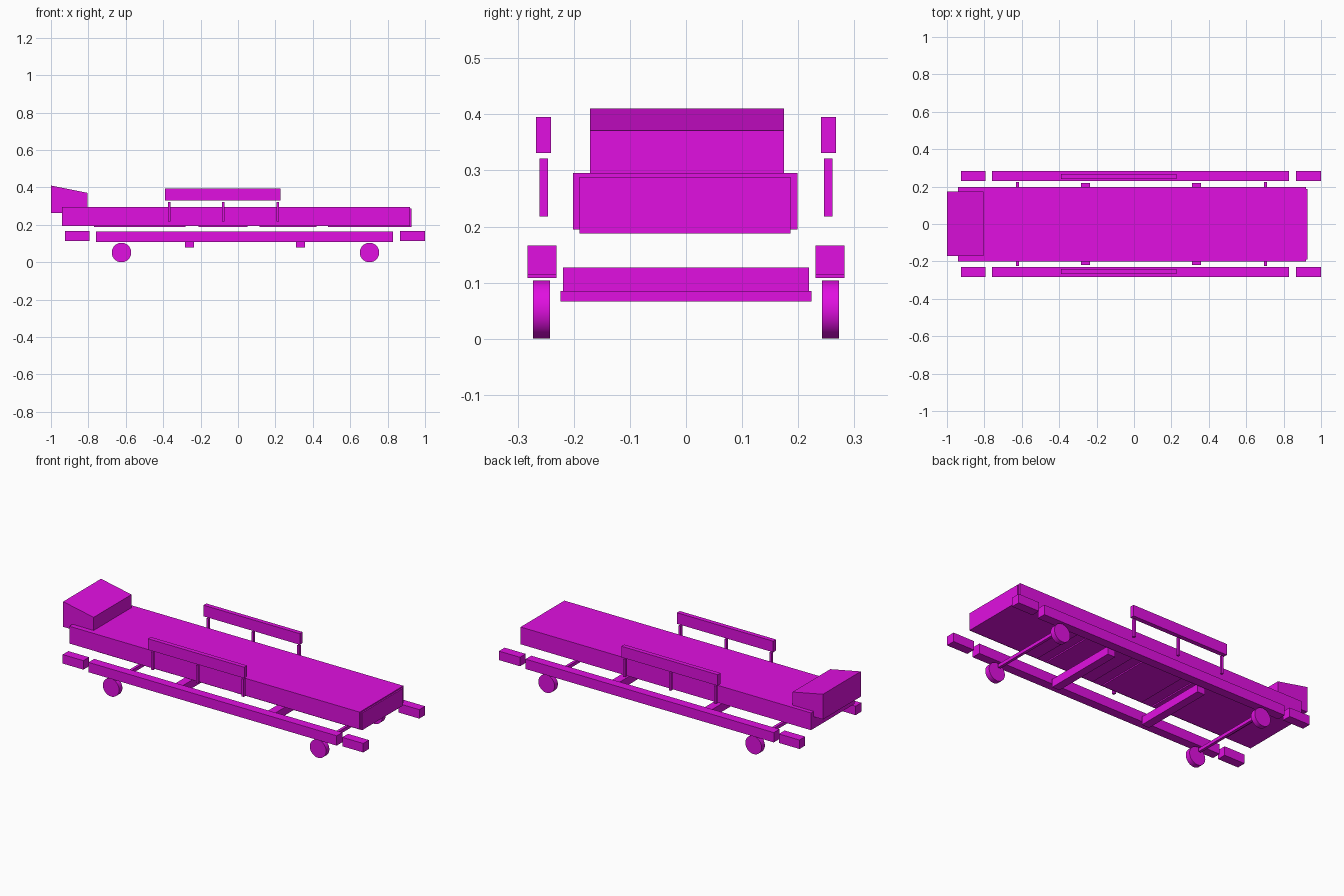
import bpy
import bmesh
from math import radians
from mathutils import Matrix

cube = bpy.data.objects.get("Cube")
if cube:
    bpy.data.objects.remove(cube, do_unlink=True)

# Single flat colour for the whole model
COLOUR = (0.75, 0.005, 0.75, 1.0)
magenta = bpy.data.materials.new("magenta")
magenta.use_nodes = True
magenta.diffuse_color = COLOUR
magenta.node_tree.nodes["Principled BSDF"].inputs["Base Color"].default_value = COLOUR


def finish(name, bm):
    mesh = bpy.data.meshes.new(name)
    bm.to_mesh(mesh)
    bm.free()
    mesh.materials.append(magenta)
    obj = bpy.data.objects.new(name, mesh)
    bpy.context.collection.objects.link(obj)
    return obj


def box(name, x, y, z, slope=0.0):
    """Box from (min, max) ranges; slope lowers the top edge at +x."""
    bm = bmesh.new()
    bmesh.ops.create_cube(bm, size=1)
    for v in bm.verts:
        lowered = slope if v.co.x > 0 and v.co.z > 0 else 0
        v.co = [r[c > 0] for r, c in zip((x, y, z), v.co)]
        v.co.z -= lowered
    return finish(name, bm)


def wheel(name, x, y, radius, width):
    bm = bmesh.new()
    bmesh.ops.create_cone(bm, cap_ends=True, segments=40, radius1=radius,
                          radius2=radius, depth=width,
                          matrix=Matrix.Translation((x, y, radius)) @ Matrix.Rotation(radians(90), 4, "X"))
    obj = finish(name, bm)
    bpy.ops.object.select_all(action="DESELECT")
    obj.select_set(True)
    bpy.context.view_layer.objects.active = obj
    bpy.ops.object.shade_smooth_by_angle(angle=radians(40))


def around(c, half):
    return (c - half, c + half)


# Mattress, pillow and the platform panels underneath
box("mattress", (-0.94, 0.92), (-0.201, 0.199), (0.195, 0.295))
box("pillow", (-1.0, -0.805), (-0.171, 0.175), (0.264, 0.41), slope=0.039)
panels = [(-0.77, -0.28), (-0.21, 0.05), (0.115, 0.42), (0.48, 0.928)]
for i, span in enumerate(panels):
    box(f"platform_panel_{i + 1}", span, (-0.19, 0.186), (0.188, 0.288))

# Parts repeated on both long sides
for side, s in (("right", -1), ("left", 1)):
    rail_y = around(s * 0.2565, 0.026)
    box(f"{side}_frame_rail", (-0.76, 0.83), rail_y, (0.108, 0.165))
    box(f"{side}_head_bumper", (-0.925, -0.793), rail_y, (0.114, 0.166))
    box(f"{side}_foot_bumper", (0.866, 1.0), rail_y, (0.114, 0.166))

    box(f"{side}_guard_rail", (-0.39, 0.227), around(s * 0.254, 0.013), (0.331, 0.395))
    for i, x in enumerate((-0.368, -0.08, 0.213)):
        box(f"{side}_guard_post_{i + 1}", around(x, 0.0065), around(s * 0.2535, 0.0075), (0.218, 0.321))

    for end, x in (("head", -0.623), ("foot", 0.703)):
        wheel(f"{side}_{end}_wheel", x, s * 0.2575, 0.052, 0.03)

# Bars running across the frame
for end, x in (("head", -0.623), ("foot", 0.703)):
    box(f"{end}_axle", around(x, 0.008), around(0, 0.224), (0.066, 0.085))
for end, x in (("head", -0.26), ("foot", 0.333)):
    box(f"{end}_crossbar", around(x, 0.024), around(0, 0.2195), (0.08, 0.127))
